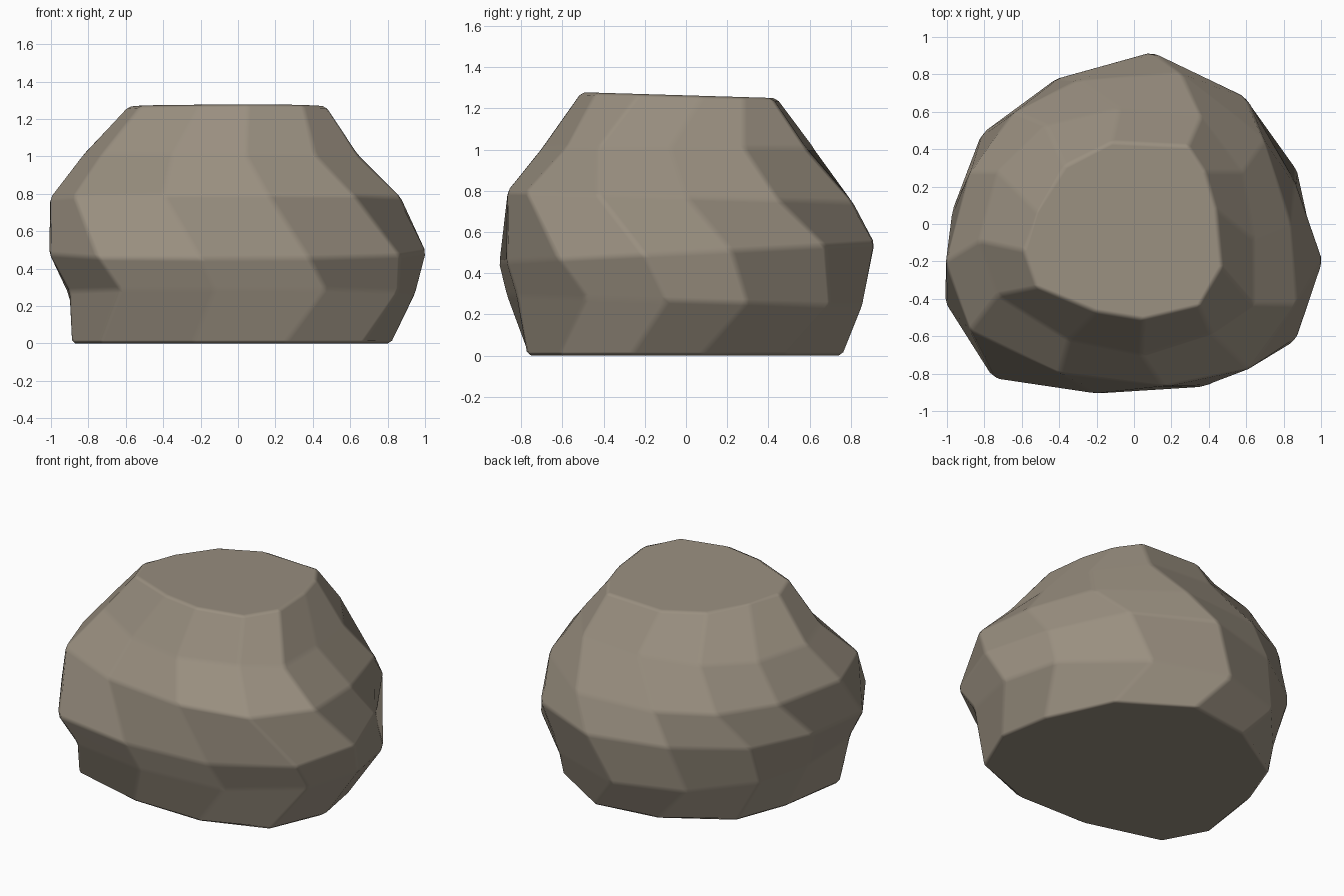
import bpy, bmesh, math

if "Cube" in bpy.data.objects:
    bpy.data.objects.remove(bpy.data.objects["Cube"])

bm = bmesh.new()


def add_ring(z, slope, *points):
    """One irregular outline; its height tilts along y by the slope."""
    return [bm.verts.new((x, y, z + slope * y)) for x, y in points]


# Boulder outlines from the base up, counter-clockwise from the front right
base = add_ring(0, 0, (.67, -.62), (.82, -.27), (.76, .07), (.57, .49), (.15, .76), (-.28, .70),
                (-.69, .45), (-.82, .11), (-.89, -.34), (-.74, -.62), (-.24, -.76), (.25, -.77))
lower = add_ring(.265, -.03, (.86, -.48), (.95, -.09), (.87, .3), (.44, .70), (-.05, .86), (-.5, .71),
                 (-.8, .36), (-.91, 0), (-.90, -.45), (-.63, -.79), (-.12, -.87), (.47, -.82))
belly = add_ring(.50, .05, (.87, -.62), (1.01, -.2), (.86, .22), (.6, .68), (.1, .92), (-.41, .78),
                 (-.82, .48), (-.98, .05), (-1.01, -.43), (-.75, -.83), (-.2, -.91), (.38, -.87))
shoulder = add_ring(.77, -.03, (.62, -.78), (.87, -.43), (.84, 0), (.7, .45), (.25, .81), (-.3, .77),
                    (-.64, .6), (-.88, .28), (-1.01, -.2), (-.88, -.57), (-.4, -.80), (.16, -.87))
upper = add_ring(1.01, 0, (.41, -.58), (.64, -.43), (.64, -.08), (.58, .28), (.36, .58), (-.08, .62),
                 (-.47, .53), (-.73, .28), (-.83, -.09), (-.73, -.38), (-.35, -.62), (.04, -.7))
top = add_ring(1.263, -.03, (.35, -.44), (.47, -.23), (.44, .08), (.38, .28), (.29, .42), (-.12, .44),
               (-.37, .31), (-.51, .06), (-.59, -.14), (-.52, -.34), (-.2, -.47), (.05, -.51))

# Facets between neighbouring outlines, flat base and flat top
rings = [base, lower, belly, shoulder, upper, top]
for low, high in zip(rings, rings[1:]):
    for k in range(12):
        n = (k + 1) % 12
        bm.faces.new((low[k], low[n], high[n], high[k]))
bm.faces.new(base[::-1])
bm.faces.new(top)

# Slightly worn edges
bmesh.ops.bevel(bm, geom=bm.edges[:], offset=0.018, offset_type='OFFSET',
                segments=1, affect='EDGES', profile=0.5)
bmesh.ops.recalc_face_normals(bm, faces=bm.faces[:])

mesh = bpy.data.meshes.new("boulder")
bm.to_mesh(mesh)
bm.free()
boulder = bpy.data.objects.new("boulder", mesh)
bpy.context.collection.objects.link(boulder)

# Stone colour
stone = bpy.data.materials.new("warm grey stone")
stone.diffuse_color = (0.32, 0.275, 0.215, 1)
stone.use_nodes = True
stone.node_tree.nodes["Principled BSDF"].inputs["Base Color"].default_value = stone.diffuse_color
mesh.materials.append(stone)

# Flat facets with soft worn edges
bpy.context.view_layer.objects.active = boulder
boulder.select_set(True)
bpy.ops.object.shade_smooth_by_angle(angle=math.radians(60))
weighted = boulder.modifiers.new("flat facets", 'WEIGHTED_NORMAL')
weighted.weight = 100
weighted.keep_sharp = True
